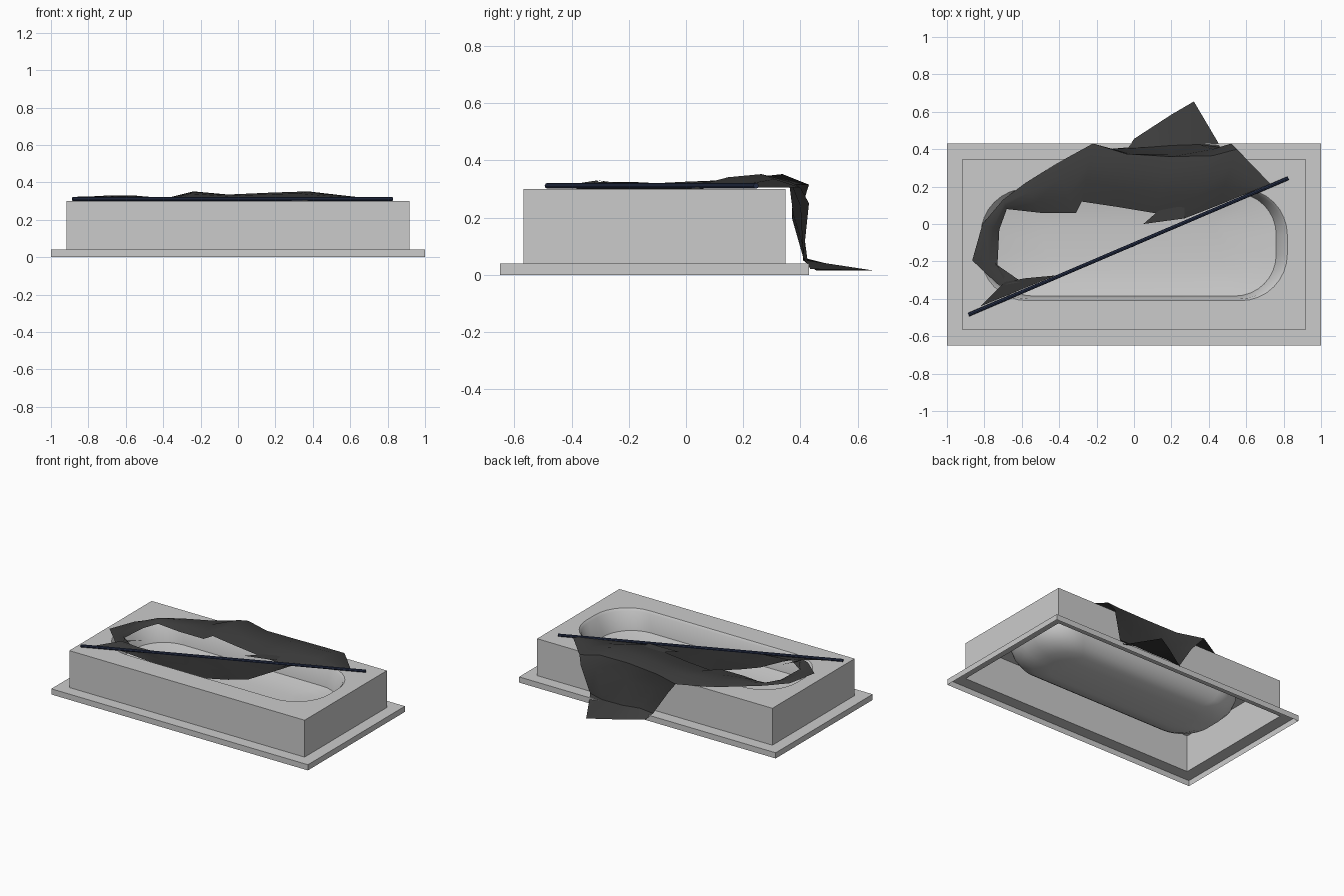
import bpy, bmesh, math
from mathutils import Vector

if "Cube" in bpy.data.objects:
    bpy.data.objects.remove(bpy.data.objects["Cube"])

CY = -0.11   # centre line of the tub in y


def material(name, col):
    m = bpy.data.materials.new(name)
    m.diffuse_color = (*col, 1)
    m.use_nodes = True
    m.node_tree.nodes["Principled BSDF"].inputs["Base Color"].default_value = m.diffuse_color
    return m


def finish(name, bm, mat=None, angle=35):
    me = bpy.data.meshes.new(name)
    bm.to_mesh(me)
    bm.free()
    ob = bpy.data.objects.new(name, me)
    bpy.context.collection.objects.link(ob)
    if mat:
        me.materials.append(mat)
    bpy.ops.object.select_all(action='DESELECT')
    ob.select_set(True)
    bpy.context.view_layer.objects.active = ob
    bpy.ops.object.shade_smooth_by_angle(angle=math.radians(angle))
    return ob


def rect(bm, hx, hy, z):
    return [bm.verts.new((sx * hx, CY + sy * hy, z))
            for sx, sy in ((1, 1), (-1, 1), (-1, -1), (1, -1))]


N = 9  # points per rounded corner


def rounded(bm, hx, hy, r, z):
    out = []
    for q, (sx, sy) in enumerate(((1, 1), (-1, 1), (-1, -1), (1, -1))):
        for k in range(N):
            a = math.pi / 2 * (q + k / (N - 1))
            out.append(bm.verts.new((sx * (hx - r) + r * math.cos(a),
                                     CY + sy * (hy - r) + r * math.sin(a), z)))
    return out


def bridge(bm, a, b):
    n = len(a)
    for i in range(n):
        j = (i + 1) % n
        bm.faces.new((a[i], a[j], b[j], b[i]))


def bowl(bm, profile):
    loops = [rounded(bm, *p) for p in profile]
    for a, b in zip(loops, loops[1:]):
        bridge(bm, a, b)
    bm.faces.new(loops[-1])
    return loops


# tub: open-bottomed shell with plinth, box sides, rim and inner basin
bm = bmesh.new()
shell = [rect(bm, 1, .54, 0), rect(bm, 1, .54, .04),
         rect(bm, .917, .458, .04), rect(bm, .917, .458, .30)]
for a, b in zip(shell, shell[1:]):
    bridge(bm, a, b)
basin = bowl(bm, ((.82, .30, .25, .30), (.805, .29, .24, .285), (.76, .275, .22, .16),
                  (.66, .20, .16, .145), (.5, .1, .09, .135)))
top = shell[-1]
for q in range(4):
    arc = basin[0][q * N:(q + 1) * N]
    for k in range(N - 1):
        bm.faces.new((top[q], arc[k + 1], arc[k]))
    bm.faces.new((top[q], top[(q + 1) % 4], basin[0][(q + 1) * N % (4 * N)], arc[-1]))
finish("bathtub", bm)

# rounded underside of the basin
bm = bmesh.new()
bowl(bm, ((.82, .30, .25, .298), (.815, .296, .24, .22), (.79, .28, .23, .16),
          (.74, .25, .2, .11), (.66, .20, .16, .075), (.55, .12, .1, .06)))
bmesh.ops.reverse_faces(bm, faces=bm.faces)
finish("basin_underside", bm, angle=60)

# fallen curtain rod lying diagonally across the rim
P, Q = Vector((-.885, -.485, .311)), Vector((.825, .245, .311))
bm = bmesh.new()
bmesh.ops.create_cone(bm, cap_ends=True, segments=8, radius1=.01, radius2=.01,
                      depth=(Q - P).length)
rod = finish("curtain_rod", bm, material("navy", (.02, .03, .07)))
rod.rotation_euler = (Q - P).to_track_quat('Z', 'Y').to_euler()
rod.location = (P + Q) / 2

cloth = material("charcoal", (.045, .045, .045))


def grid(bm, rows):
    vs = [[bm.verts.new(p) for p in r] for r in rows]
    for a, b in zip(vs, vs[1:]):
        for i in range(len(a) - 1):
            bm.faces.new((a[i], a[i + 1], b[i + 1], b[i]))


# crumpled curtain band around the back rim: inner xyz, outer xyz, crest height
band = [
    (-.60, -.31, .306, -.72, -.33, .31, .325),
    (-.73, -.22, .308, -.865, -.195, .325, .315),
    (-.72, -.03, .305, -.81, 0, .315, .325),
    (-.68, .08, .305, -.70, .13, .318, .33),
    (-.50, .06, .305, -.58, .22, .315, .33),
    (-.31, .06, .305, -.42, .32, .305, .315),
    (-.28, .12, .31, -.22, .43, .315, .352),
    (-.08, .09, .305, -.04, .375, .315, .335),
    (.10, .06, .305, .20, .36, .325, .345),
    (.27, .03, .31, .42, .365, .325, .352),
    (.45, .10, .31, .55, .40, .305, .335),
    (.62, .17, .31, .73, .215, .306, .315)]
rows = []
for b in band:
    i, o = Vector(b[:3]), Vector(b[3:6])
    pts = [i]
    for t, w in ((.35, .7), (.7, 1)):
        p = i.lerp(o, t)
        p.z += (b[6] - p.z) * w
        pts.append(p)
    rows.append(pts + [o])
bm = bmesh.new()
grid(bm, rows)
# part falling over the back edge to the floor
mid = [(-.14, .40, .22), (0, .37, .2), (.2, .375, .21), (.42, .40, .24), (.52, .43, .25)]
low = [(-.03, .41, .05), (.07, .41, .06), (.2, .42, .05), (.35, .425, .05), (.46, .41, .06)]
tip = [(0, .455, .015), (.1, .52, .015), (.2, .585, .015), (.32, .655, .015), (.45, .435, .02)]
grid(bm, [[r[-1] for r in rows[6:11]], mid, low, tip])
# loose folds beside the rod
for f in (((-.82, -.44, .31), (-.42, -.275, .305), (-.58, -.29, .31), (-.69, -.31, .33)),
          ((-.69, -.31, .33), (-.60, -.19, .315), (-.66, -.27, .32)),
          ((-.72, -.33, .31), (-.74, -.21, .31), (-.69, -.28, .325)),
          ((.05, 0, .305), (.27, .03, .32), (.27, .11, .325), (.13, .07, .31))):
    bm.faces.new([bm.verts.new(p) for p in f])
bmesh.ops.remove_doubles(bm, verts=bm.verts, dist=.001)
finish("curtain_drape", bm, cloth)

# curtain edge hanging from the rod into the basin
drops = (.01, .05, .10, .13, .15, .15, .13, .07, .01)
top_row, mid_row, low_row = [], [], []
for k, d in enumerate(drops):
    p = P.lerp(Q, .14 + .60 * k / (len(drops) - 1))
    side = .012 * math.sin(k * 2.2)
    top_row.append(p)
    mid_row.append(p + Vector((0, side, -d * .5)))
    low_row.append(p + Vector((0, -side * .5, -d)))
bm = bmesh.new()
grid(bm, [top_row, mid_row, low_row])
finish("curtain_hanging_edge", bm, cloth)
